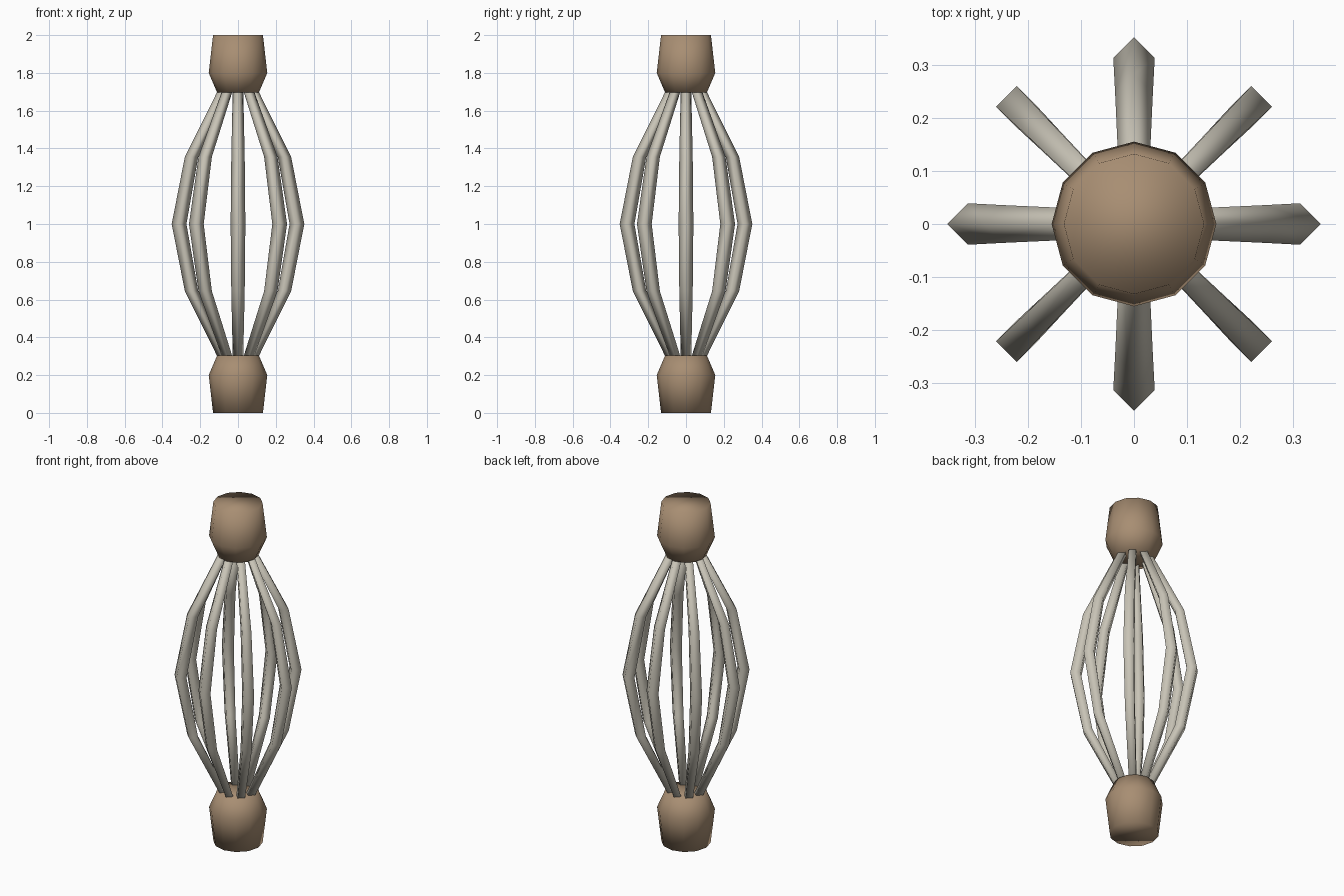
import bpy
import bmesh
from math import cos, sin, pi

default = bpy.data.objects.get("Cube")
if default:
    bpy.data.objects.remove(default)


def material(name, color):
    mat = bpy.data.materials.new(name)
    mat.use_nodes = True
    mat.diffuse_color = (*color, 1)
    bsdf = mat.node_tree.nodes["Principled BSDF"]
    bsdf.inputs["Base Color"].default_value = (*color, 1)
    bsdf.inputs["Roughness"].default_value = 0.8
    return mat


def loft(name, sections, sides, mat):
    """Skin closed rings given as (x, y, z, radius), with both ends capped."""
    bm = bmesh.new()
    rings = []
    for x, y, z, r in sections:
        angles = [2 * pi * i / sides for i in range(sides)]
        rings.append([bm.verts.new((x + r * cos(a), y + r * sin(a), z)) for a in angles])
    for low, high in zip(rings, rings[1:]):
        for i in range(sides):
            j = (i + 1) % sides
            bm.faces.new((low[i], low[j], high[j], high[i]))
    bm.faces.new(rings[0][::-1])
    bm.faces.new(rings[-1])
    bmesh.ops.recalc_face_normals(bm, faces=bm.faces[:])
    for face in bm.faces:
        face.smooth = True
    mesh = bpy.data.meshes.new(name)
    bm.to_mesh(mesh)
    bm.free()
    mesh.materials.append(mat)
    obj = bpy.data.objects.new(name, mesh)
    bpy.context.collection.objects.link(obj)
    return obj


wood = material("brown wood", (0.39, 0.27, 0.17))
bone = material("pale grey", (0.58, 0.55, 0.47))

# End caps, mirrored about the middle height
cap = [(0, 0.132), (0.2, 0.155), (0.305, 0.11)]
loft("bottom_cap", [(0, 0, z, r) for z, r in cap], 12, wood)
loft("top_cap", [(0, 0, 2 - z, r) for z, r in reversed(cap)], 12, wood)

# Bowed bars: height, distance from the axis, thickness
half = [(0.3, 0.082, 0.028), (0.645, 0.246, 0.0355), (1, 0.312, 0.039)]
bow = half + [(2 - z, d, r) for z, d, r in reversed(half[:-1])]
for k in range(8):
    a = k * pi / 4
    loft(f"bar_{k + 1}", [(d * cos(a), d * sin(a), z, r) for z, d, r in bow], 4, bone)
